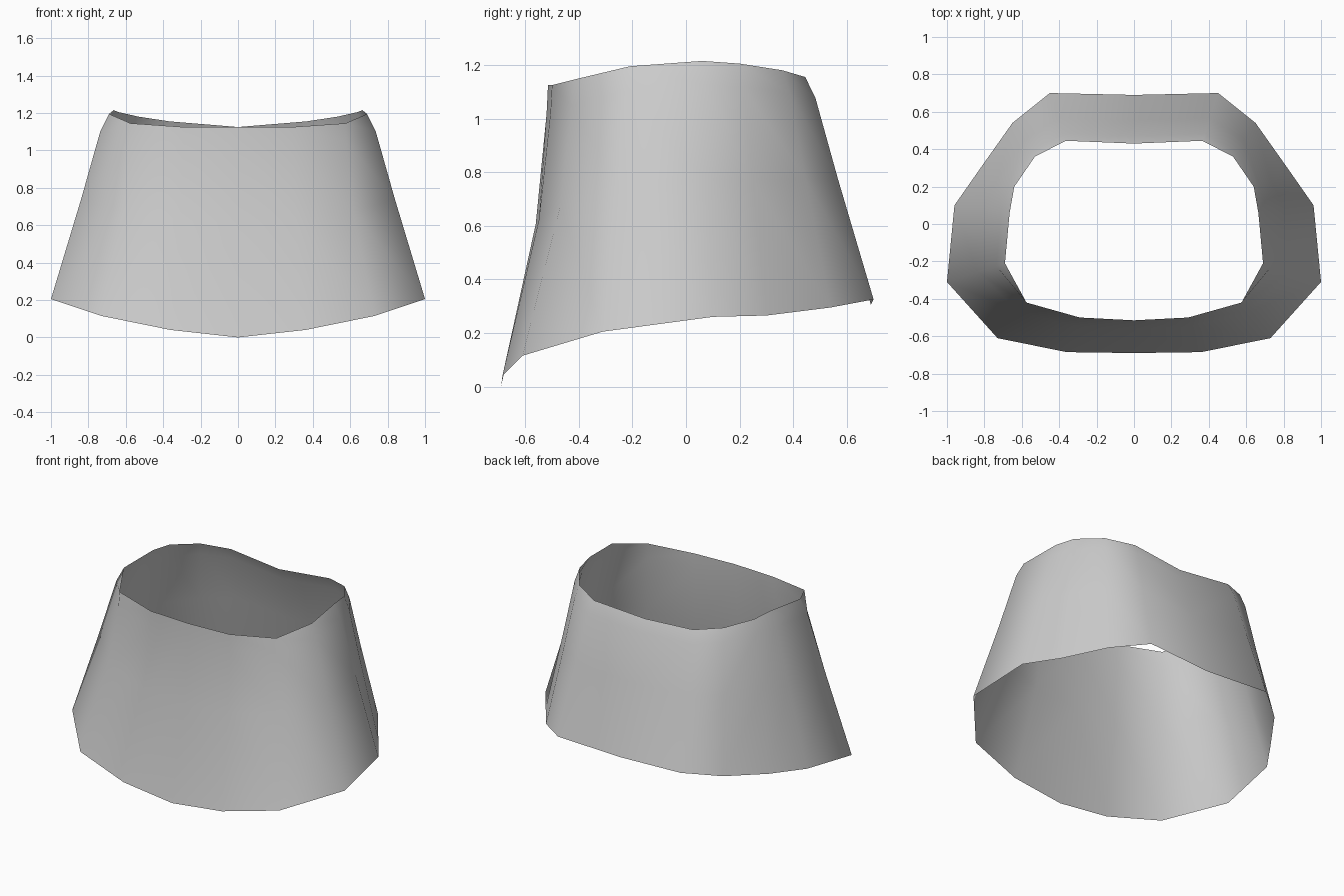
import bpy, bmesh
from mathutils import Vector

cube = bpy.data.objects.get("Cube")
if cube:
    bpy.data.objects.remove(cube, do_unlink=True)

# Plain grey material
grey = bpy.data.materials.new("light_grey")
grey.use_nodes = True
colour = (0.6, 0.6, 0.6, 1)
grey.diffuse_color = colour
grey.node_tree.nodes["Principled BSDF"].inputs["Base Color"].default_value = colour

# Left half of the hem and waist outlines, front to back
hem = [(0, -.69, 0), (.36, -.685, .04), (.73, -.61, .115), (1, -.31, .205),
       (.96, .1, .26), (.82, .3, .265), (.65, .54, .295), (.45, .7, .325), (0, .69, .305)]
waist = [(0, -.515, 1.125), (.29, -.5, 1.125), (.575, -.42, 1.145), (.69, -.21, 1.195),
         (.665, .06, 1.215), (.64, .2, 1.205), (.53, .36, 1.18), (.365, .445, 1.155), (0, .43, 1.125)]

# Rows from waist to hem: drop, flare at the front, flare at sides and back
rows = [(0, 0, 0), (.095, .03, .15), (.46, .26, .48), (1, 1, 1)]
FRONT_POINTS = 3

bm = bmesh.new()
grid = []
for drop, front_flare, side_flare in rows:
    ring = []
    for i, (top, bottom) in enumerate(zip(waist, hem)):
        flare = front_flare if i < FRONT_POINTS else side_flare
        p = Vector(top).lerp(Vector(bottom), flare)
        p.z = top[2] + (bottom[2] - top[2]) * drop
        ring.append(bm.verts.new(p))
    grid.append(ring)
for upper, lower in zip(grid, grid[1:]):
    for i in range(len(upper) - 1):
        bm.faces.new((upper[i], lower[i], lower[i + 1], upper[i + 1]))

# Open flared skirt, mirrored across the middle
mesh = bpy.data.meshes.new("skirt")
bm.to_mesh(mesh)
bm.free()
mesh.materials.append(grey)
mesh.shade_smooth()
skirt = bpy.data.objects.new("skirt", mesh)
bpy.context.collection.objects.link(skirt)
mirror = skirt.modifiers.new("mirror", 'MIRROR')
mirror.use_clip = True
